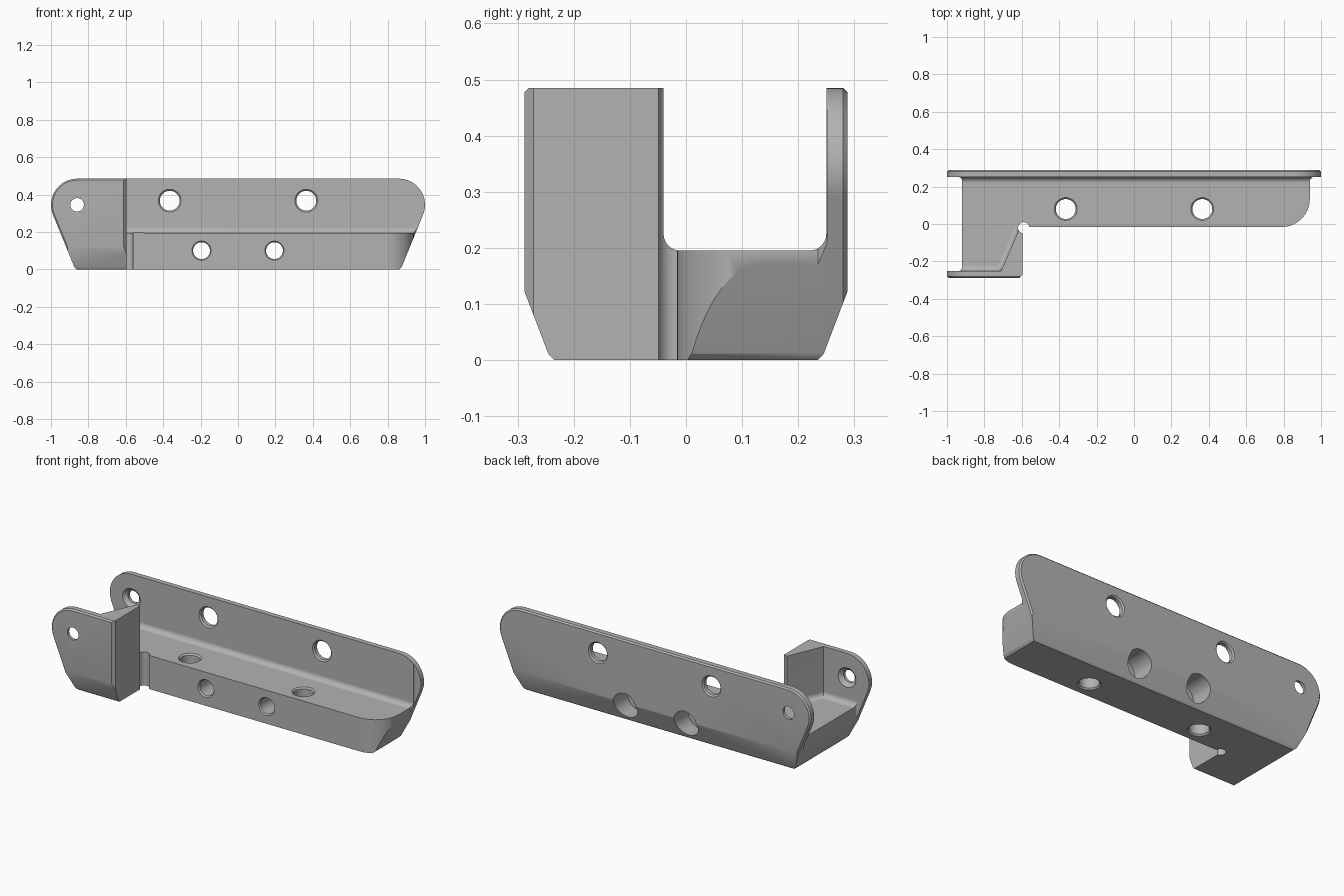
import bpy, bmesh
from math import sin, cos, radians
from mathutils import Vector

if "Cube" in bpy.data.objects:
    bpy.data.objects.remove(bpy.data.objects["Cube"], do_unlink=True)

grey = bpy.data.materials.new("bracket grey")
grey.use_nodes = True
colour = (0.45, 0.45, 0.45, 1)
grey.diffuse_color = colour
grey.node_tree.nodes["Principled BSDF"].inputs["Base Color"].default_value = colour

# Maps (u, v, depth) to world axes for each extrusion direction
AXES = {
    "x": lambda u, v, d: (d, u, v),
    "y": lambda u, v, d: (u, d, v),
    "z": lambda u, v, d: (u, v, d),
}


def arc(cx, cy, r, start, end, steps=16):
    angles = [radians(start + (end - start) * i / steps) for i in range(steps + 1)]
    return [(cx + r * cos(a), cy + r * sin(a)) for a in angles]


def finish(name, bm):
    bmesh.ops.recalc_face_normals(bm, faces=bm.faces[:])
    mesh = bpy.data.meshes.new(name)
    bm.to_mesh(mesh)
    bm.free()
    mesh.materials.append(grey)
    obj = bpy.data.objects.new(name, mesh)
    bpy.context.collection.objects.link(obj)
    return obj


def prism(name, points, axis, lo, hi, bevel=0, segments=1, both=False):
    """Extrude a profile; optionally bevel the edges of the low cap or both caps."""
    bm = bmesh.new()
    place = AXES[axis]
    caps = [[bm.verts.new(place(u, v, d)) for u, v in points] for d in (lo, hi)]
    low, high = [bm.faces.new(cap) for cap in caps]
    n = len(points)
    for i in range(n):
        j = (i + 1) % n
        bm.faces.new((caps[0][i], caps[0][j], caps[1][j], caps[1][i]))
    bmesh.ops.recalc_face_normals(bm, faces=bm.faces[:])
    if bevel:
        edges = list(low.edges) + (list(high.edges) if both else [])
        bmesh.ops.bevel(bm, geom=edges, offset=bevel, segments=segments,
                        profile=0.5, affect="EDGES")
    return finish(name, bm)


def bore(name, u, v, axis, steps, sides=40):
    """Turned cutter whose (depth, radius) steps run along an axis."""
    bm = bmesh.new()
    rings = []
    for d, r in steps:
        rings.append([bm.verts.new(AXES[axis](a, b, d))
                      for a, b in arc(u, v, r, 0, 360, sides)[:-1]])
    bm.faces.new(rings[0])
    bm.faces.new(rings[-1])
    for a, b in zip(rings, rings[1:]):
        for i in range(sides):
            j = (i + 1) % sides
            bm.faces.new((a[i], a[j], b[j], b[i]))
    return finish(name, bm)


def combine(target, tool, operation):
    mod = target.modifiers.new("cut", "BOOLEAN")
    mod.operation = operation
    mod.solver = "EXACT"
    mod.object = tool
    bpy.ops.object.select_all(action="DESELECT")
    bpy.context.view_layer.objects.active = target
    target.select_set(True)
    bpy.ops.object.modifier_apply(modifier=mod.name)
    bpy.data.objects.remove(tool, do_unlink=True)


# Front outline: rounded ears tapering down to the base
half = arc(0.86, 0.345, 0.14, -22.5, 90) 
half = [(0.862, 0), (0.875, 0.012)] + half
outline = half + [(-x, z) for x, z in reversed(half)]
bracket = prism("bracket_body", outline, "y", -0.288, 0.288, 0.008, 1, True)

# Side section: slanted lower front and back
flank = [(0.225, -0.01), (0.245, 0.01), (0.30, 0.154), (0.30, 0.6)]
section = flank + [(-y, z) for y, z in reversed(flank)]
combine(bracket, prism("side_section", section, "x", -1.2, 1.2), "INTERSECT")

# Plan: long slab with one rounded corner, back wall and front block
plan = [(-1.2, -0.4), (-0.71, -0.4), (-0.597, -0.272), (-0.597, -0.016)]
plan += arc(0.79, 0.134, 0.15, -90, 0)
plan += [(0.94, 0.235), (0.955, 0.251), (1.2, 0.251), (1.2, 0.4), (-1.2, 0.4)]
combine(bracket, prism("plan_shape", plan, "z", -0.1, 0.6), "INTERSECT")

# Open space above the floor, with filleted foot and a wedge left standing
space = [(-1.2, 0.25), (-1.2, -0.25), (-0.71, -0.25), (-0.62, -0.04),
         (-0.53, -0.04), (-0.53, -0.35), (1.2, -0.35), (1.2, 0.25)]
combine(bracket, prism("open_space", space, "z", 0.195, 0.7, 0.03, 6), "DIFFERENCE")

# Flat left end of the floor between the ears
gap = arc(-0.94, 0.231, 0.02, 90, 0, 5)
gap = [(-1.2, 0.251)] + gap + [(x, -y) for x, y in reversed(gap)] + [(-1.2, -0.251)]
combine(bracket, prism("left_gap", gap, "z", -0.1, 0.7), "DIFFERENCE")

# Corner relief beside the front block
combine(bracket, bore("corner_relief", -0.59, -0.02, "z", [(-0.1, 0.03), (0.7, 0.03)]),
        "DIFFERENCE")

# Holes in the back wall and floor, with chamfered rims
R, C = 0.053, 0.008
for x in (-0.365, 0.365):
    wall = [(0.23, R + 0.028), (0.258, R), (0.28, R), (0.31, R + 0.03)]
    combine(bracket, bore("wall_hole", x, 0.367, "y", wall), "DIFFERENCE")
    floor = [(-0.02, R + 0.028), (C, R), (0.187, R), (0.215, R + 0.028)]
    combine(bracket, bore("floor_hole", x, 0.08, "z", floor), "DIFFERENCE")

# Stepped bolt holes running through the slab from the back
for x in (-0.195, 0.195):
    bolt = [(-0.04, 0.071), (-0.008, 0.045), (0.15, 0.045), (0.1501, 0.075), (0.35, 0.075)]
    combine(bracket, bore("bolt_hole", x, 0.1, "y", bolt), "DIFFERENCE")

# Pivot holes in the left ears, countersunk on the inner faces
for s in (-1, 1):
    pivot = [(s * 0.23, 0.078), (s * 0.27, 0.036), (s * 0.32, 0.036)]
    combine(bracket, bore("pivot_hole", -0.86, 0.345, "y", pivot), "DIFFERENCE")

# Smooth the rounds and keep the flats even
bpy.ops.object.select_all(action="DESELECT")
bracket.select_set(True)
bpy.context.view_layer.objects.active = bracket
bpy.ops.object.shade_smooth_by_angle(angle=radians(28))
even = bracket.modifiers.new("even_normals", "WEIGHTED_NORMAL")
even.keep_sharp = True
